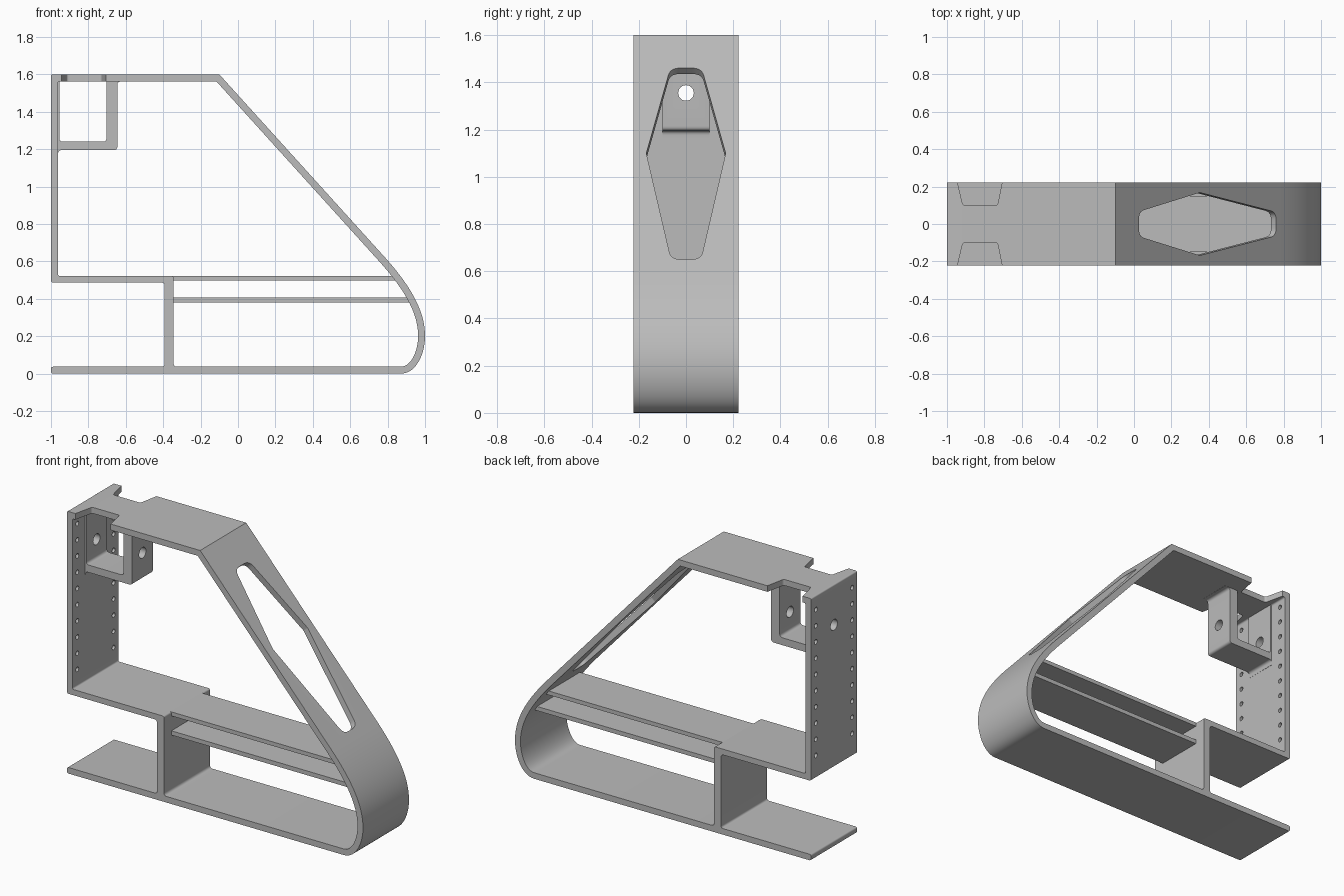
import bpy, bmesh, math
from mathutils import Vector, Matrix
from mathutils.geometry import interpolate_bezier

if "Cube" in bpy.data.objects:
    bpy.data.objects.remove(bpy.data.objects["Cube"])

grey = bpy.data.materials.new("plain_grey")
grey.use_nodes = True
GREY = (0.5, 0.5, 0.5, 1)
grey.diffuse_color = GREY
grey.node_tree.nodes["Principled BSDF"].inputs["Base Color"].default_value = GREY

T = 0.037        # band thickness
HALF = 0.222     # half depth of the frame
SLOPE = 0.905    # run over rise of the sloping side


def rounded(points, steps=6):
    """Turn (x, y, radius) corners into an outline with rounded corners."""
    out = []
    for i, (x, y, r) in enumerate(points):
        p = Vector((x, y))
        if r == 0:
            out.append(p)
            continue
        a = (Vector(points[i - 1][:2]) - p).normalized()
        b = (Vector(points[(i + 1) % len(points)][:2]) - p).normalized()
        d = r / math.tan(a.angle(b) / 2)
        for k in range(steps + 1):
            t = k / steps
            out.append(p + a * d * (1 - t) ** 2 + b * d * t ** 2)
    return out


def frame_axes(u, v, w, origin=(0, 0, 0)):
    m = Matrix((u, v, w)).transposed().to_4x4()
    m.translation = origin
    return m


SIDE = frame_axes((1, 0, 0), (0, 0, 1), (0, -1, 0))


def finish(name, bm):
    mesh = bpy.data.meshes.new(name)
    bm.to_mesh(mesh)
    bm.free()
    mesh.materials.append(grey)
    obj = bpy.data.objects.new(name, mesh)
    bpy.context.collection.objects.link(obj)
    return obj


def prism(name, loops, half, matrix=SIDE):
    """Extrude an outline, with optional holes, both ways from its plane."""
    bm = bmesh.new()
    edges = []
    for loop in loops:
        vs = [bm.verts.new((p[0], p[1], -half)) for p in loop]
        edges += [bm.edges.new((vs[i - 1], vs[i])) for i in range(len(vs))]
    bmesh.ops.triangle_fill(bm, edges=edges, use_beauty=True)
    ext = bmesh.ops.extrude_face_region(bm, geom=bm.faces[:])
    top = [g for g in ext["geom"] if isinstance(g, bmesh.types.BMVert)]
    bmesh.ops.translate(bm, verts=top, vec=(0, 0, 2 * half))
    bmesh.ops.transform(bm, matrix=matrix, verts=bm.verts)
    bmesh.ops.recalc_face_normals(bm, faces=bm.faces)
    return finish(name, bm)


def activate(obj):
    bpy.ops.object.select_all(action='DESELECT')
    obj.select_set(True)
    bpy.context.view_layer.objects.active = obj


def cut(obj, cutter):
    cutter.hide_render = True
    activate(obj)
    mod = obj.modifiers.new("cut", 'BOOLEAN')
    mod.operation = 'DIFFERENCE'
    mod.solver = 'EXACT'
    mod.object = cutter
    bpy.ops.object.modifier_apply(modifier=mod.name)


# Rounded nose, outside and inside
upper = interpolate_bezier((0.787, 0.62, 0), (0.93, 0.46, 0), (1, 0.33, 0), (1, 0.2, 0), 20)
lower = interpolate_bezier((1, 0.2, 0), (1, 0.11, 0), (0.955, 0, 0), (0.87, 0, 0), 16)
nose = [Vector(p[:2]) for p in upper + lower[1:]]
inner_nose = []
for i, p in enumerate(nose):
    t = (nose[min(i + 1, len(nose) - 1)] - nose[max(i - 1, 0)]).normalized()
    inner_nose.append(p + Vector((t.y, -t.x)) * T)


def plain(points):
    return [(p.x, p.y, 0) for p in points]


# Main frame: bottom plate, divider, shelf, wall, top and sloping side
outer = rounded([(-1, T, 0.012), (-1, 0, 0.012)] + plain(reversed(nose))
                + [(-0.1, 1.6, 0), (-1, 1.6, 0.01), (-1, 0.487, 0.012),
                   (-0.392, 0.487, 0.02), (-0.392, T, 0.015)])
inner = rounded([(-1 + T, 0.522, 0.012), (-0.345, 0.522, 0.012), (-0.345, T, 0.02)]
                + plain(reversed(inner_nose))
                + [(-0.116, 1.6 - T, 0), (-1 + T, 1.6 - T, 0.012)])
frame = prism("frame", [outer, inner], HALF)

# Two narrow shelves between divider and nose
for name, z0, z1, x1 in (("upper_shelf", 0.497, 0.5215, 0.852),
                         ("lower_shelf", 0.38, 0.406, 0.925)):
    outline = [(-0.36, z0), (x1 + 0.01, z0), (x1, z1), (-0.36, z1)]
    prism(name, [outline], 0.15)

# Hanging bracket under the top
bracket = prism("bracket", [rounded([
    (-0.98, 1.16, 0), (-0.962, 1.16, 0), (-0.962, 1.195, 0.02),
    (-0.645, 1.195, 0.02), (-0.645, 1.562, 0.02), (-0.61, 1.562, 0),
    (-0.61, 1.58, 0), (-0.703, 1.58, 0), (-0.703, 1.24, 0.02),
    (-0.955, 1.24, 0.02), (-0.955, 1.58, 0), (-0.98, 1.58, 0)])], 0.1)

# Six-sided window in the sloping side
n = math.hypot(1, SLOPE)
slope_plane = frame_axes((0, 1, 0), (-SLOPE / n, 0, 1 / n), (1 / n, 0, SLOPE / n),
                         (-0.1 + 0.5 * SLOPE, 0, 1.1))
window = rounded([(0.066, 0.486, 0.05), (-0.066, 0.486, 0.05), (-0.168, 0, 0.02),
                  (-0.063, -0.607, 0.05), (0.063, -0.607, 0.05), (0.168, 0, 0.02)])
cutters = [prism("window_cutter", [window], 0.1, slope_plane)]

# Tapered notches in both edges of the top
for s in (-1, 1):
    notch = [(-0.95, s * 0.25, 0), (-0.915, s * 0.1, 0.015),
             (-0.73, s * 0.1, 0.015), (-0.7, s * 0.25, 0)]
    cutters.append(prism("notch_cutter", [rounded(notch)], 0.1,
                         Matrix.Translation((0, 0, 1.6))))


# Round holes through the wall and the bracket
def drill(name, holes, radius, x, length):
    bm = bmesh.new()
    for y, z in holes:
        m = Matrix.Translation((x, y, z)) @ Matrix.Rotation(math.pi / 2, 4, 'Y')
        bmesh.ops.create_cone(bm, cap_ends=True, segments=24, radius1=radius,
                              radius2=radius, depth=length, matrix=m)
    return finish(name, bm)


rows = [(s * 0.175, 0.625 + 0.099 * i) for s in (-1, 1) for i in range(10)]
cutters.append(drill("small_hole_cutter", rows, 0.014, -0.98, 0.1))
big = drill("large_hole_cutter", [(0, 1.355)], 0.033, -0.83, 0.6)
cutters.append(big)
for c in cutters:
    cut(frame, c)
cut(bracket, big)
for c in cutters:
    bpy.data.objects.remove(c)

for obj in (frame, bracket):
    activate(obj)
    bpy.ops.object.shade_smooth_by_angle(angle=math.radians(30))
